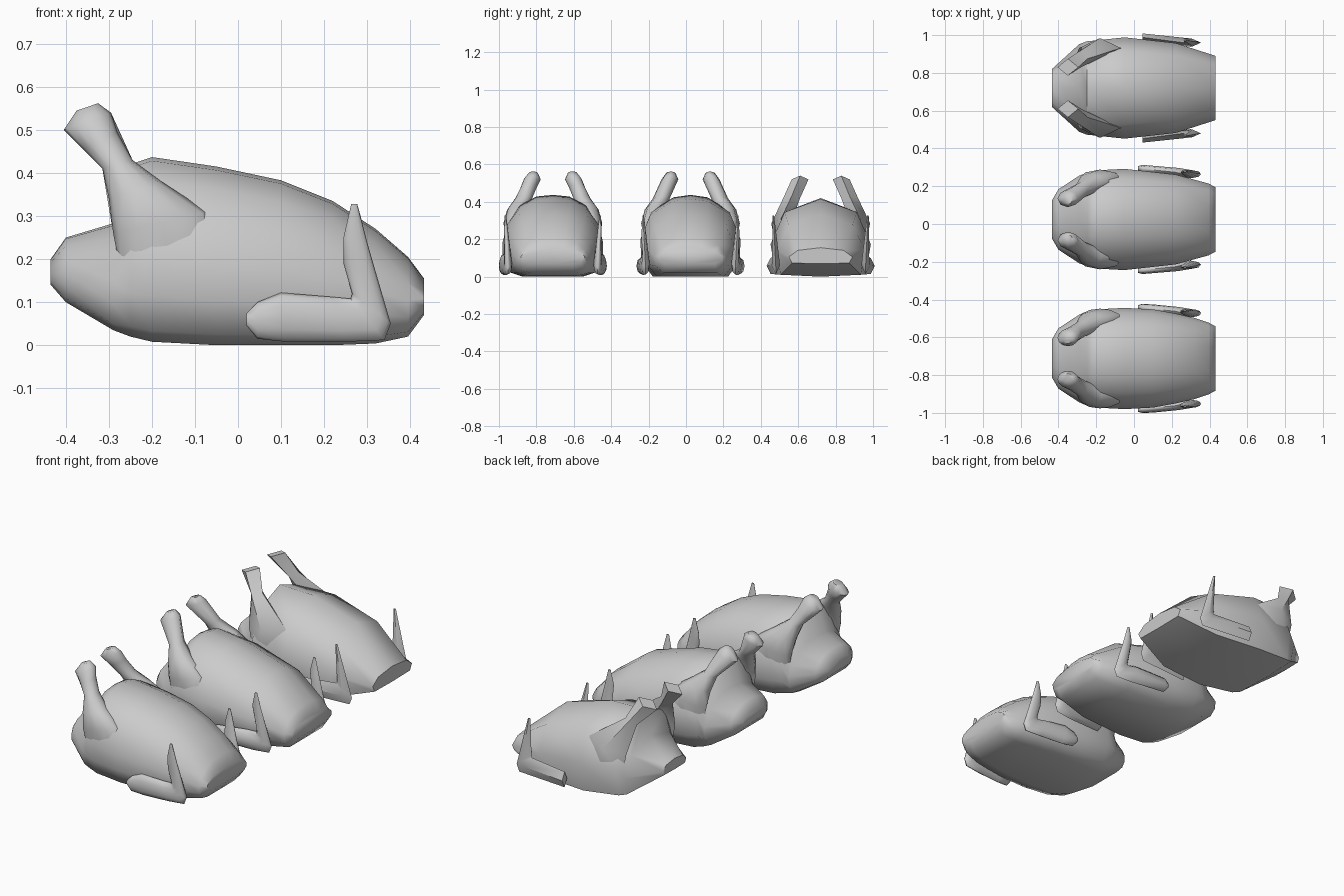
import bpy, bmesh, math
from mathutils import Vector

cube = bpy.data.objects.get("Cube")
if cube:
    bpy.data.objects.remove(cube)

skin = bpy.data.materials.new("pale_grey_skin")
skin.use_nodes = True
GREY = (0.6, 0.6, 0.6, 1)
skin.diffuse_color = GREY
skin.node_tree.nodes["Principled BSDF"].inputs["Base Color"].default_value = GREY


def loft(name, rings, angle):
    """Skin closed rings of equal length and cap both ends."""
    bm = bmesh.new()
    loops = [[bm.verts.new(p) for p in ring] for ring in rings]
    n = len(loops[0])
    for a, b in zip(loops, loops[1:]):
        for i in range(n):
            j = (i + 1) % n
            bm.faces.new((a[i], a[j], b[j], b[i]))
    bm.faces.new(loops[0])
    bm.faces.new(loops[-1])
    bmesh.ops.recalc_face_normals(bm, faces=bm.faces)
    mesh = bpy.data.meshes.new(name)
    bm.to_mesh(mesh)
    bm.free()
    obj = bpy.data.objects.new(name, mesh)
    bpy.context.collection.objects.link(obj)
    mesh.materials.append(skin)
    bpy.ops.object.select_all(action='DESELECT')
    obj.select_set(True)
    bpy.context.view_layer.objects.active = obj
    bpy.ops.object.shade_smooth_by_angle(angle=math.radians(angle))
    return obj


def body_rings(sections, half, cy):
    """Domed, flat-bottomed section swept along x: (x, half width, bottom, top)."""
    outline = half + [(-w, h) for w, h in reversed(half) if w > 0]
    return [[(x, cy + hw * w, lo + (hi - lo) * h) for w, h in outline]
            for x, hw, lo, hi in sections]


def limb_rings(sections, sides, side, cy):
    """Elliptic rings spanning two side-on edge points: (x1, z1, x2, z2, y, thickness)."""
    rings = []
    for x1, z1, x2, z2, y, t in sections:
        a, b = Vector((x1, 0, z1)), Vector((x2, 0, z2))
        mid, arm = (a + b) / 2, (b - a) / 2
        ring = []
        for i in range(sides):
            ang = math.tau * i / sides
            p = mid + arm * math.cos(ang)
            p.y = cy + side * (y + t * math.sin(ang))
            ring.append(p)
        rings.append(ring)
    return rings


BODY = [(-.435, .10, .14, .20), (-.40, .16, .10, .25), (-.29, .232, .035, .283),
        (-.25, .247, .02, .42), (-.20, .26, .008, .437), (-.05, .268, 0, .415),
        (.10, .26, 0, .383), (.22, .238, 0, .335), (.32, .215, .004, .27),
        (.395, .19, .02, .205), (.432, .17, .07, .155)]
LEG = [(-.375, .545, -.325, .562, .105, .025), (-.405, .50, -.295, .54, .11, .045),
       (-.36, .455, -.28, .495, .13, .043), (-.315, .41, -.245, .43, .155, .045),
       (-.30, .34, -.17, .375, .19, .055), (-.29, .26, -.07, .31, .212, .052),
       (-.265, .13, -.04, .24, .21, .035)]
WING = [(.02, .045, .02, .075, .272, .01), (.045, .015, .045, .10, .268, .021),
        (.11, .008, .10, .122, .262, .024), (.25, .008, .22, .112, .25, .023),
        (.34, .012, .262, .108, .24, .022), (.355, .05, .265, .12, .24, .02),
        (.32, .17, .245, .19, .245, .014), (.30, .24, .245, .25, .25, .011),
        (.277, .328, .263, .328, .253, .004)]

# Half outlines from bottom to top, one per level of detail
FINE = [(0, 0), (.6, .0), (.88, .06), (1, .25), (1, .45), (.91, .67),
        (.68, .87), (.34, .98), (0, 1)]
MID = [(0, 0), (.75, .0), (.98, .2), (1, .48), (.8, .8), (.35, .97), (0, 1)]
COARSE = [(0, 0), (.9, .03), (1, .42), (.72, .83), (0, 1)]

# name, y, outline, limb sides, kept body / leg / wing sections, smooth angle
BIRDS = [
    ("fine", -.712, FINE, 12, range(11), range(7), range(9), 60),
    ("medium", .024, MID, 8, (0, 1, 2, 3, 4, 5, 7, 9, 10), (0, 1, 3, 4, 5, 6),
     (0, 1, 3, 4, 5, 7, 8), 60),
    ("coarse", .72, COARSE, 4, (0, 2, 3, 5, 7, 10), (1, 3, 5, 6), (1, 4, 5, 8), 50),
]

for label, cy, half, sides, keep_b, keep_l, keep_w, angle in BIRDS:
    loft(f"{label}_body", body_rings([BODY[i] for i in keep_b], half, cy), angle)
    for side, word in ((1, "back"), (-1, "front")):
        loft(f"{label}_{word}_leg",
             limb_rings([LEG[i] for i in keep_l], sides, side, cy), angle)
        loft(f"{label}_{word}_wing",
             limb_rings([WING[i] for i in keep_w], sides, side, cy), angle)
